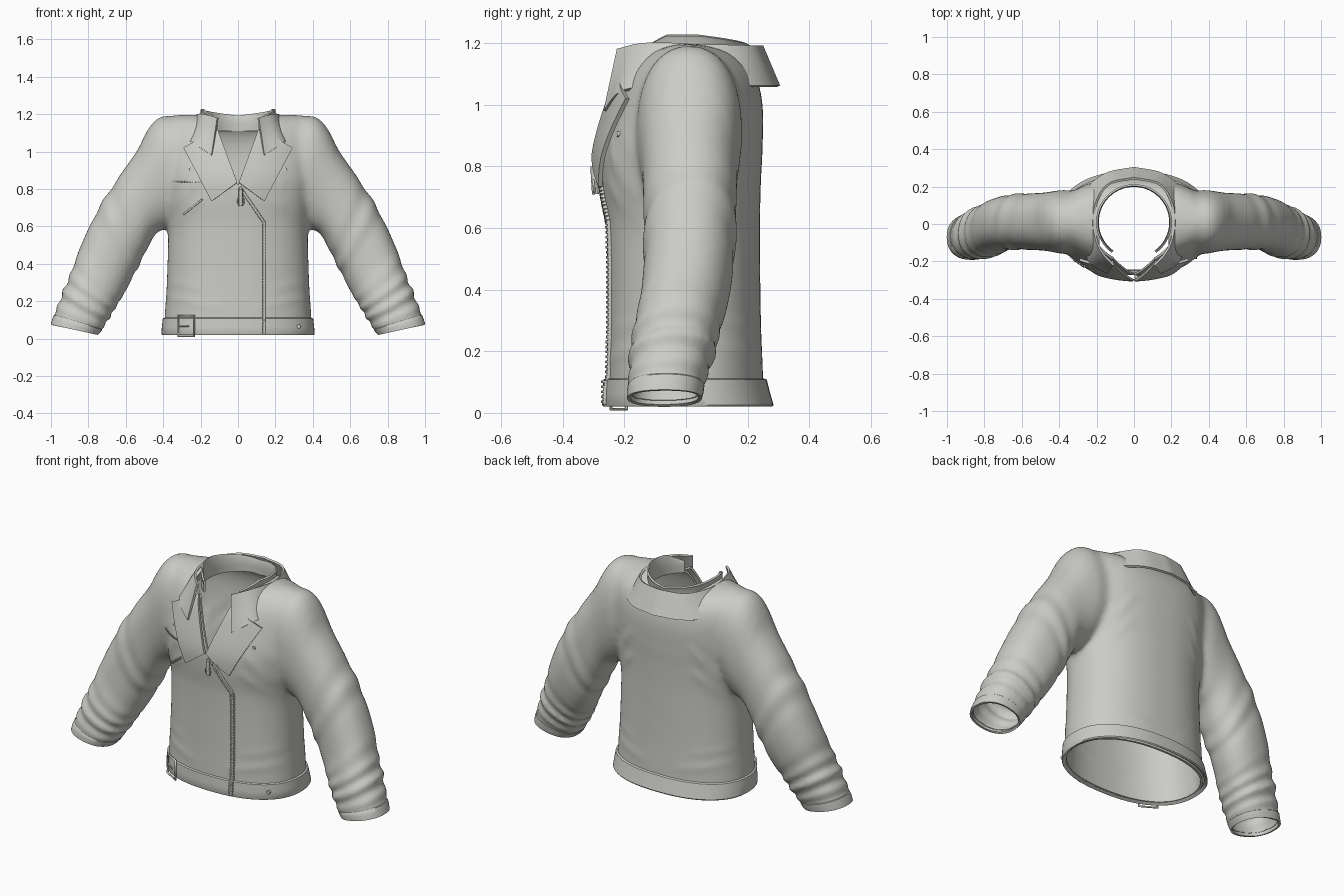
import bpy, bmesh
from math import sin, cos, pi, exp, radians
from mathutils import Vector

if "Cube" in bpy.data.objects:
    bpy.data.objects.remove(bpy.data.objects["Cube"], do_unlink=True)

leather = bpy.data.materials.new("light_grey_leather")
leather.use_nodes = True
GREY = (0.6, 0.6, 0.57, 1)
leather.diffuse_color = GREY
leather.node_tree.nodes["Principled BSDF"].inputs["Base Color"].default_value = GREY


def select(*obs):
    bpy.ops.object.select_all(action='DESELECT')
    for ob in obs:
        ob.select_set(True)
    bpy.context.view_layer.objects.active = obs[0]


def finish(ob, thick=0, offset=-1, cutters=()):
    """Apply thickness and cuts, then shade smooth."""
    if thick:
        m = ob.modifiers.new("thickness", 'SOLIDIFY')
        m.thickness, m.offset = thick, offset
    for c in cutters:
        m = ob.modifiers.new("cut", 'BOOLEAN')
        m.object, m.operation, m.solver = c, 'DIFFERENCE', 'EXACT'
    select(ob)
    if ob.modifiers:
        bpy.ops.object.convert(target='MESH')
    bpy.ops.object.shade_smooth_by_angle(angle=radians(40))
    return ob


def make(name, verts, faces, **kw):
    me = bpy.data.meshes.new(name)
    bm = bmesh.new()
    vs = [bm.verts.new(v) for v in verts]
    for f in faces:
        bm.faces.new([vs[i] for i in f])
    bmesh.ops.recalc_face_normals(bm, faces=bm.faces)
    bm.to_mesh(me)
    bm.free()
    me.materials.append(leather)
    ob = bpy.data.objects.new(name, me)
    bpy.context.collection.objects.link(ob)
    return finish(ob, **kw)


def strip(name, rows, closed=False, cap=False, **kw):
    """Skin a list of equal-length point rows."""
    n = len(rows[0])
    faces = [(r * n + i, r * n + (i + 1) % n, (r + 1) * n + (i + 1) % n, (r + 1) * n + i)
             for r in range(len(rows) - 1) for i in range(n if closed else n - 1)]
    if cap:
        faces += [range(n), range((len(rows) - 1) * n, len(rows) * n)]
    return make(name, [p for r in rows for p in r], faces, **kw)


def tube(name, pts, r, closed=False):
    cu = bpy.data.curves.new(name, 'CURVE')
    cu.dimensions, cu.bevel_depth, cu.bevel_resolution = '3D', r, 2
    cu.use_fill_caps = True
    sp = cu.splines.new('POLY')
    sp.points.add(len(pts) - 1)
    for q, p in zip(sp.points, pts):
        q.co = (*p, 1)
    sp.use_cyclic_u = closed
    cu.materials.append(leather)
    bpy.context.collection.objects.link(bpy.data.objects.new(name, cu))


def spline(keys, t):
    """Hermite interpolation of key rows whose first column is the parameter."""
    i = max(k for k in range(len(keys) - 1) if k == 0 or keys[k][0] <= t)
    slope = lambda a, b, c: (keys[b][c] - keys[a][c]) / (keys[b][0] - keys[a][0])
    h = keys[i + 1][0] - keys[i][0]
    u = (t - keys[i][0]) / h
    out = []
    for c in range(1, len(keys[0])):
        m0 = slope(max(i - 1, 0), i + 1, c) * h
        m1 = slope(i, min(i + 2, len(keys) - 1), c) * h
        out.append((2*u**3 - 3*u*u + 1) * keys[i][c] + (u**3 - 2*u*u + u) * m0
                   + (3*u*u - 2*u**3) * keys[i + 1][c] + (u**3 - u*u) * m1)
    return out


def oval(a, n=2.3):
    c, s = cos(a), sin(a)
    return (abs(c) ** (2 / n) * (1 if c > 0 else -1), abs(s) ** (2 / n) * (1 if s > 0 else -1))


# Torso profile: height, half width, front y, back y
TORSO = [(0, .395, -.258, .25), (.11, .392, -.258, .25), (.3, .38, -.255, .243),
         (.6, .375, -.258, .24), (.75, .395, -.272, .243), (.85, .405, -.27, .248),
         (1.0, .415, -.23, .248), (1.1, .41, -.19, .222), (1.16, .395, -.135, .165),
         (1.185, .375, -.085, .105), (1.197, .34, -.03, .04)]
# Cloth folds: two end points in x, z and a height
FOLDS = [((.36, .68), (.2, .88), .014), ((.37, .6), (.2, .74), .012), ((.4, .8), (.26, .92), .01),
         ((.38, .22), (.12, .17), .007), ((.37, .3), (.2, .27), .006)]


def fold(x, z):
    total, p = 0, Vector((abs(x), z))
    for a, b, h in FOLDS:
        a, d = Vector(a), Vector(b) - Vector(a)
        u = min(1, max(0, (p - a).dot(d) / d.length_squared))
        total += h * exp(-((p - a - u * d).length / .022) ** 2) * (1 - .7 * u)
    return total


def front(x, z, lift=0):
    """Point on the front of the torso."""
    w, f, b = spline(TORSO, z)
    k = max(0, 1 - (abs(x) / w) ** 2.3) ** (1 / 2.3)
    return Vector((x, (f + b) / 2 - (b - f) / 2 * k - lift, z))


def torso_ring(z, seg=112):
    w, f, b = spline(TORSO, z)
    row = []
    for i in range(seg):
        c, s = oval(2 * pi * i / seg)
        x, y = w * c, (f + b) / 2 + (b - f) / 2 * s
        row.append((x, y + fold(x, z) * s, z))
    return row


# Sleeves: step, outer x z, inner x z, front y, back y
SLEEVE = [(0, .27, 1.165, .27, .74, -.15, .17), (1, .395, 1.192, .35, .63, -.16, .182),
          (2, .472, 1.135, .395, .585, -.15, .175), (3, .54, 1.005, .44, .56, -.142, .167),
          (4, .64, .86, .49, .47, -.138, .163), (5, .75, .685, .55, .355, -.136, .157),
          (6, .835, .51, .595, .265, -.145, .14), (7, .89, .36, .64, .19, -.168, .11),
          (8, .935, .25, .68, .125, -.182, .09), (9, .975, .145, .72, .06, -.187, .062),
          (10, 1.0, .075, .75, .02, -.19, .05)]


def sleeve_ring(t, side, grow=0):
    ox, oz, ix, iz, f, b = spline(SLEEVE, t)
    row = []
    for i in range(48):
        a = 2 * pi * i / 48
        c, s = oval(a, 2.25)
        # bunched cloth at elbow and forearm
        k = (1 + grow + .055 * exp(-((t - 8) / 1.1) ** 2) * sin(t * 8 + 1.2 * sin(a + 1))
             + .035 * exp(-((t - 4.7) / .5) ** 2) * sin(t * 7 + sin(a)))
        c, s = c * k, s * k
        row.append((side * ((ox + ix) / 2 + (ox - ix) / 2 * c), (f + b) / 2 + (b - f) / 2 * s,
                    (oz + iz) / 2 + (oz - iz) / 2 * c))
    return row


# Body shell: torso and sleeves fused, armholes blended
heights = [1.08 * i / 72 for i in range(72)] + [1.08 + .117 * i / 16 for i in range(17)]
body = strip("jacket_body", [torso_ring(z) for z in heights], closed=True, cap=True)
arms = [strip("sleeve", [sleeve_ring(i / 9, s) for i in range(91)], closed=True, cap=True)
        for s in (1, -1)]
select(body, *arms)
bpy.ops.object.join()
m = body.modifiers.new("fuse", 'REMESH')
m.mode, m.voxel_size = 'VOXEL', .012
bpy.ops.object.convert(target='MESH')
bm = bmesh.new()
bm.from_mesh(body.data)
for i in range(14):
    bmesh.ops.smooth_vert(bm, verts=[v for v in bm.verts if v.co.z > .5 and .25 < abs(v.co.x) < .5],
                          factor=.5, use_axis_x=True, use_axis_y=True, use_axis_z=True)
bmesh.ops.smooth_vert(bm, verts=bm.verts, factor=.5,
                      use_axis_x=True, use_axis_y=True, use_axis_z=True)
# Open the hem and the wrists
for side, co, no in ((0, (0, 0, .03), (0, 0, -1)), (1, (.865, 0, .062), (.055, 0, -.25)),
                     (-1, (-.865, 0, .062), (-.055, 0, -.25))):
    fs = [f for f in bm.faces if (abs(f.calc_center_median().x) < .5 if side == 0
                                  else f.calc_center_median().x * side > .6)]
    es, vs = {e for f in fs for e in f.edges}, {v for f in fs for v in f.verts}
    bmesh.ops.bisect_plane(bm, geom=list(vs) + list(es) + fs, plane_co=co, plane_no=no,
                           clear_outer=True)
bm.to_mesh(body.data)
bm.free()
body.data.materials.clear()
body.data.materials.append(leather)

# Neck and front opening cutters, used only while building
circle = [(.19 * cos(2 * pi * i / 64), .01 + .19 * sin(2 * pi * i / 64)) for i in range(64)]
neck = strip("neck_cutter", [[(x, y, z) for x, y in circle] for z in (.95, 1.4)],
             closed=True, cap=True)
vee = [(0, .82), (.11, 1.09), (.185, 1.15), (.185, 1.3), (-.185, 1.3), (-.185, 1.15), (-.11, 1.09)]
opening = strip("opening_cutter", [[(x, y, z) for x, z in vee] for y in (-1, -.01)],
                closed=True, cap=True)
finish(body, thick=.012, cutters=(neck, opening))
for c in (neck, opening):
    bpy.data.objects.remove(c, do_unlink=True)

# Waistband
band = []
for z, w, f, b in [(.112, .393, -.26, .252), (.108, .402, -.268, .262), (.065, .407, -.27, .273),
                   (.026, .41, -.272, .284), (.02, .406, -.269, .28)]:
    ring = [oval(2 * pi * i / 96) for i in range(96)]
    band.append([(w * c, (f + b) / 2 + (b - f) / 2 * s, z) for c, s in ring])
strip("waistband", band, closed=True, thick=.018)

for side, word in ((1, "left"), (-1, "right")):
    strip(word + "_cuff", [sleeve_ring(t, side, g) for t, g in
          ((9.2, 0), (9.25, .025), (9.6, .02), (10, .012))], closed=True, thick=.012)
    # Lapel
    A, B, C, D = [Vector(p) for p in ((.004, .835), (.14, .735), (.29, 1.02), (.11, 1.12))]
    rows = []
    for j in range(13):
        l, r = A.lerp(D, j / 12), B.lerp(C, j / 12)
        rows.append([front(side * p.x, p.y, .018 + .01 * (1 - i / 8))
                     for i in range(9) for p in [l.lerp(r, i / 8)]])
    strip(word + "_lapel", rows, thick=.014, offset=0)
    tube(word + "_lapel_stud", [front(side * .255, .905, -.004), front(side * .255, .905, .008)], .009)

# Folded collar: step, top edge, bottom edge, mirrored about the back
COLLAR = [(0, 0, .245, 1.19, 0, .3, 1.06), (1, .13, .215, 1.19, .15, .268, 1.06),
          (2, .195, .13, 1.192, .25, .18, 1.062), (3, .215, .02, 1.195, .265, .04, 1.08),
          (4, .202, -.08, 1.2, .262, -.12, 1.06), (5, .168, -.155, 1.195, .23, -.21, 1.04),
          (6, .108, -.22, 1.18, .14, -.262, .98)]
rows = []
for i in range(-36, 37):
    p = spline(COLLAR, abs(i) / 6)
    a, b = Vector(p[:3]), Vector(p[3:])
    sgn = Vector((1 if i >= 0 else -1, 1, 1))
    rows.append([a.lerp(b, j / 4) * sgn for j in range(5)])
strip("collar", rows, thick=.012, offset=0)

# Collar stand inside the neck
rows = []
for i in range(-36, 37):
    a = radians(i * 4)
    top = 1.19 + .035 * min(1, abs(i) / 20) - .05 * max(0, (abs(i) - 28) / 8)
    rows.append([(r * sin(a), .01 + r * cos(a), z)
                 for r, z in ((.195, 1.11), (.193, 1.15), (.195, top - .006), (.198, top))])
strip("collar_stand", rows, thick=.01, offset=0)


def zipper(name, path, r, gap):
    """Tape tube with a row of small teeth, raised where it crosses the waistband."""
    over = lambda z: .014 if z < .115 else .002
    tube(name + "_tape", [front(x, z, over(z)) for x, z in path], r)
    bits, faces = [], []
    for (x0, z0), (x1, z1) in zip(path, path[1:]):
        d = Vector((x1 - x0, z1 - z0))
        n = max(1, int(d.length / gap))
        d.normalize()
        for k in range(n):
            u = (k + .5) / n
            x, z = x0 + (x1 - x0) * u, z0 + (z1 - z0) * u
            o = len(bits)
            for lift in (0, over(z) + r + .004):
                for p, q in ((-1, -1), (1, -1), (1, 1), (-1, 1)):
                    e, g = p * gap * .3, q * r * 1.3
                    bits.append(front(x + d.x * e - d.y * g, z + d.y * e + d.x * g, lift))
            faces += [[o + m for m in f] for f in ((0, 1, 2, 3), (4, 5, 6, 7), (0, 1, 5, 4),
                                                  (1, 2, 6, 5), (2, 3, 7, 6), (3, 0, 4, 7))]
    make(name + "_teeth", bits, faces)


def line(a, b, n):
    return [(a[0] + (b[0] - a[0]) * i / n, a[1] + (b[1] - a[1]) * i / n) for i in range(n + 1)]


zipper("front_zip", line((.01, .81), (.14, .62), 8) + line((.14, .61), (.14, .028), 12), .008, .014)
zipper("chest_zip", line((-.36, .84), (-.06, .835), 10), .003, .012)
zipper("pocket_zip", line((-.29, .665), (-.19, .745), 5), .005, .014)
tube("zip_puller", [front(.015, z, .025) for z in (.8, .78, .76, .72, .71)], .011)
tube("zip_puller_ring", [front(.015 + .017 * cos(a * pi / 6), .735 + .022 * sin(a * pi / 6), .028)
                         for a in range(12)], .004, True)

# Belt buckle and stud
corners = [(-.32, .012), (-.235, .012), (-.235, .122), (-.32, .122)]
tube("buckle_frame", [front(x, z, .022) for x, z in corners], .006, True)
tube("buckle_prong", [front(-.318, .067, .022), front(-.265, .067, .025)], .004)
tube("belt_stud", [front(.325, .065, 0), front(.325, .065, .022)], .011)
